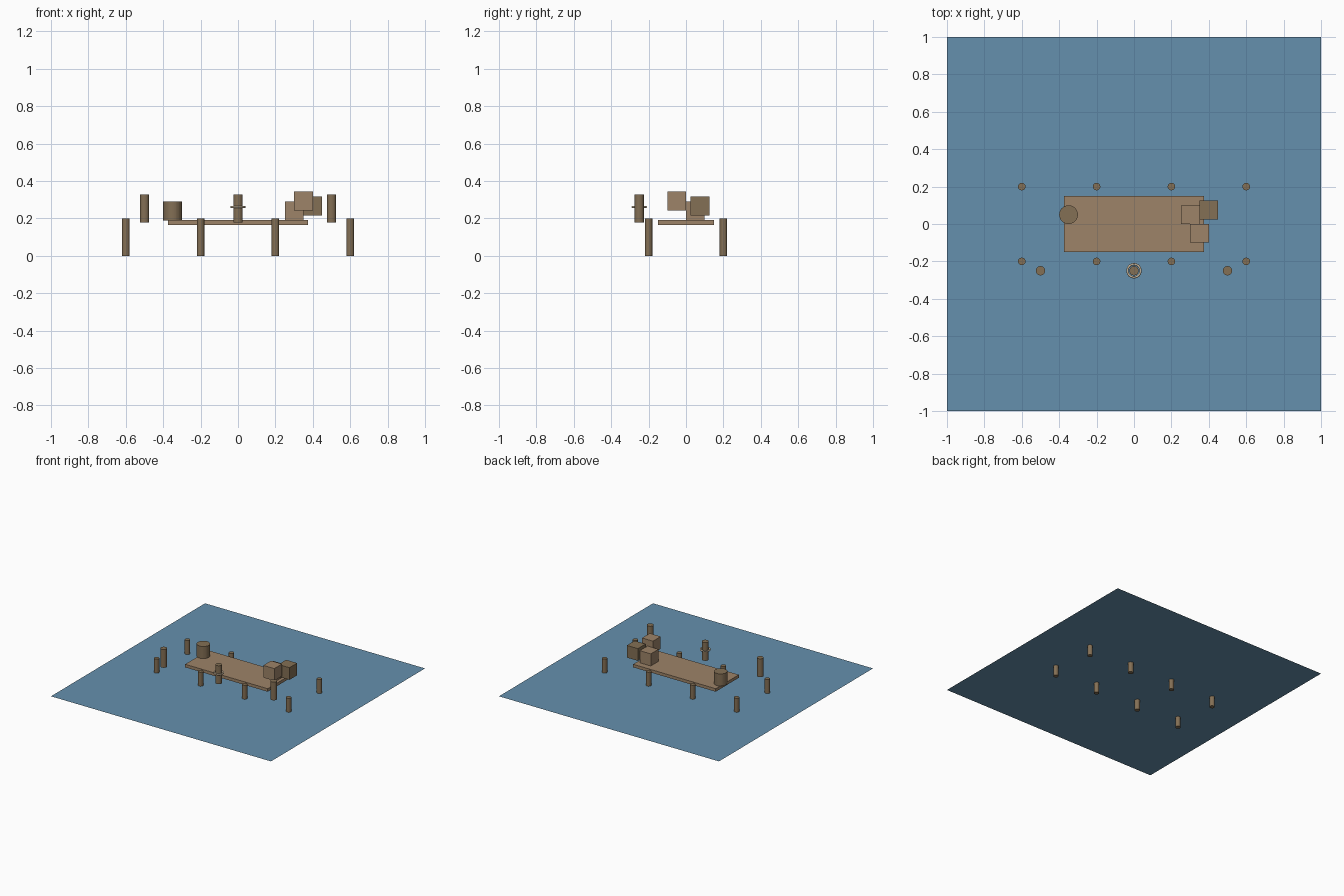
import bpy

if "Cube" in bpy.data.objects:
    bpy.data.objects.remove(bpy.data.objects["Cube"])


def material(name, rgb):
    m = bpy.data.materials.new(name)
    m.diffuse_color = (*rgb, 1)
    m.use_nodes = True
    m.node_tree.nodes["Principled BSDF"].inputs["Base Color"].default_value = m.diffuse_color
    return m


WATER = material("water_blue", (0.13, 0.28, 0.42))
PLANK = material("plank_brown", (0.34, 0.23, 0.14))
TIMBER = material("timber_brown", (0.23, 0.16, 0.09))
ROPE = material("rope_tan", (0.55, 0.45, 0.32))


def finish(name, mat):
    ob = bpy.context.object
    ob.name = name
    ob.data.materials.append(mat)
    return ob


def box(name, centre, size, mat):
    bpy.ops.mesh.primitive_cube_add(size=1, location=centre)
    ob = finish(name, mat)
    ob.scale = size
    bpy.ops.object.transform_apply(location=False, rotation=False, scale=True)


def cylinder(name, x, y, z0, z1, r, mat):
    bpy.ops.mesh.primitive_cylinder_add(vertices=32, radius=r, depth=z1 - z0,
                                        location=(x, y, (z0 + z1) / 2))
    finish(name, mat)


# Water sheet
bpy.ops.mesh.primitive_plane_add(size=2, location=(0, 0, 0.085))
finish("water", WATER)

# Dock deck
box("deck", (0, 0, 0.178), (0.75, 0.30, 0.025), PLANK)

# Two rows of piles
for x in (-0.6, -0.2, 0.2, 0.6):
    for y in (-0.2, 0.2):
        cylinder("pile", x, y, 0, 0.2, 0.02, TIMBER)

# Mooring posts along the front
for x in (-0.5, 0, 0.5):
    cylinder("mooring_post", x, -0.25, 0.178, 0.328, 0.025, TIMBER)

# Rope ring around the middle post
bpy.ops.mesh.primitive_torus_add(major_radius=0.035, minor_radius=0.006,
                                 major_segments=48, minor_segments=12,
                                 location=(0, -0.25, 0.261))
finish("rope_ring", ROPE)

# Barrel and crates
cylinder("barrel", -0.35, 0.05, 0.19, 0.29, 0.05, TIMBER)
box("crate_low", (0.30, 0.05, 0.24), (0.1, 0.1, 0.1), PLANK)
box("crate_side", (0.40, 0.075, 0.266), (0.1, 0.1, 0.1), TIMBER)
box("crate_top", (0.35, -0.05, 0.293), (0.1, 0.1, 0.1), PLANK)
